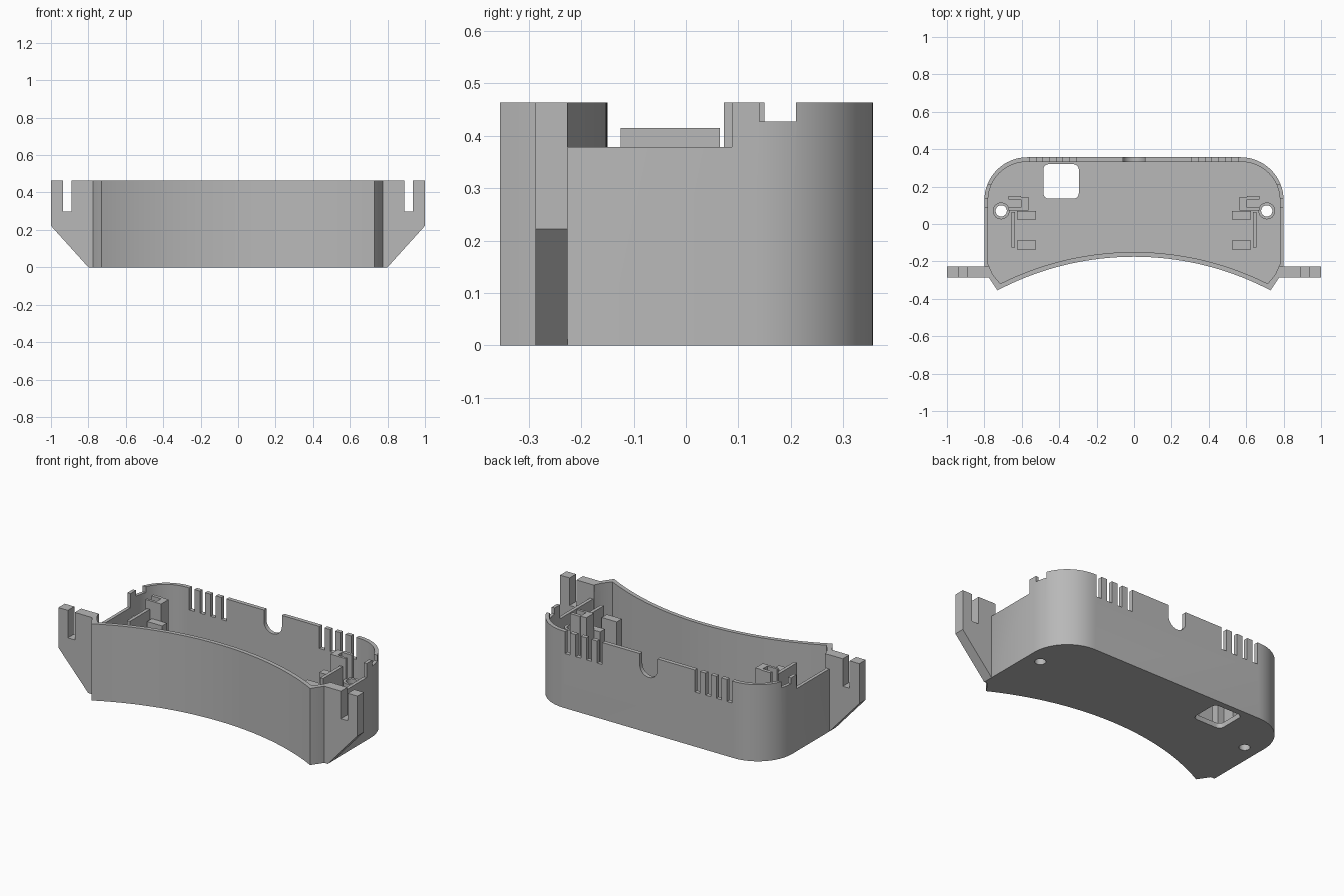
import bpy, bmesh, math
from mathutils import Vector

if "Cube" in bpy.data.objects:
    bpy.data.objects.remove(bpy.data.objects["Cube"])

H = 0.463        # rim height
FLOOR = 0.03

grey = bpy.data.materials.new("plain grey")
grey.diffuse_color = (0.48, 0.48, 0.48, 1)
grey.use_nodes = True
grey.node_tree.nodes["Principled BSDF"].inputs["Base Color"].default_value = grey.diffuse_color


def prism(name, pts, lo, hi, axis='z'):
    """Extrude a 2D profile along z (xy points) or along y (xz points)."""
    bm = bmesh.new()
    place = (lambda p, t: (p[0], p[1], t)) if axis == 'z' else (lambda p, t: (p[0], t, p[1]))
    face = bm.faces.new([bm.verts.new(place(p, lo)) for p in pts])
    ext = bmesh.ops.extrude_face_region(bm, geom=[face])
    step = Vector(place((0, 0), hi - lo))
    bmesh.ops.translate(bm, vec=step, verts=[v for v in ext['geom'] if isinstance(v, bmesh.types.BMVert)])
    bmesh.ops.recalc_face_normals(bm, faces=bm.faces)
    mesh = bpy.data.meshes.new(name)
    bm.to_mesh(mesh)
    bm.free()
    mesh.materials.append(grey)
    ob = bpy.data.objects.new(name, mesh)
    bpy.context.collection.objects.link(ob)
    return ob


def box(name, x0, x1, y0, y1, z0, z1):
    return prism(name, [(x0, y0), (x1, y0), (x1, y1), (x0, y1)], z0, z1)


def arc(cx, cy, r, a0, a1, n):
    return [(cx + r * math.cos(math.radians(a0 + (a1 - a0) * i / n)),
             cy + r * math.sin(math.radians(a0 + (a1 - a0) * i / n))) for i in range(n + 1)]


def circle(cx, cy, r, n=32):
    return arc(cx, cy, r, 0, 360, n)[:-1]


def cut(target, cutter):
    cutter.hide_render = True
    mod = target.modifiers.new("cut", 'BOOLEAN')
    mod.operation, mod.solver, mod.object = 'DIFFERENCE', 'EXACT', cutter
    bpy.context.view_layer.objects.active = target
    bpy.ops.object.modifier_apply(modifier=mod.name)
    bpy.data.objects.remove(cutter, do_unlink=True)


def smooth(ob):
    bpy.ops.object.select_all(action='DESELECT')
    ob.select_set(True)
    bpy.context.view_layer.objects.active = ob
    bpy.ops.object.shade_smooth_by_angle(angle=math.radians(25))


def outline(side, back, corner, cheek, tip, front_r):
    """Right half: rounded back corner, straight side, slanted cheek; concave front arc."""
    half = arc(side - corner, back - corner, corner, 90, 0, 16) + cheek
    left = [(-x, y) for x, y in reversed(half)]
    a = math.degrees(math.acos(tip / front_r))
    front = arc(0, -1.745, front_r, a, 180 - a, 40)
    return half + front + left


# Tray shell: outer body minus the cavity
shell = prism("tray_shell", outline(0.80, 0.357, 0.23, [(0.80, -0.225), (0.775, -0.288)], 0.73, 1.57), 0, H)
cut(shell, prism("cavity", outline(0.78, 0.332, 0.205, [(0.78, -0.215), (0.755, -0.27)], 0.715, 1.595), FLOOR, 1))

# Rounded window in the floor
wx0, wx1, wy0, wy1, r = -0.485, -0.295, 0.135, 0.32, 0.03
window = (arc(wx1 - r, wy1 - r, r, 0, 90, 6) + arc(wx0 + r, wy1 - r, r, 90, 180, 6)
          + arc(wx0 + r, wy0 + r, r, 180, 270, 6) + arc(wx1 - r, wy0 + r, r, 270, 360, 6))
cut(shell, prism("window_cut", window, -0.1, 0.1))

# U-shaped cable notch in the back wall
u = [(0.06, 0.6)] + arc(0, 0.395, 0.06, 0, -180, 20) + [(-0.06, 0.6)]
cut(shell, prism("cable_cut", u, 0.30, 0.40, 'y'))

for s, label in ((1, "right"), (-1, "left")):
    def sbox(name, x0, x1, *rest):
        return box(name, min(s * x0, s * x1), max(s * x0, s * x1), *rest)

    # Vent slots in the back wall
    for i in range(4):
        x = 0.31 + 0.0715 * i
        cut(shell, sbox("vent_cut", x, x + 0.034, 0.27, 0.40, 0.33, 0.6))
    # Low stretch of the side wall, notch in the corner, screw hole
    cut(shell, sbox("side_cut", 0.765, 0.85, -0.225, 0.088, 0.378, 0.6))
    cut(shell, sbox("corner_cut", 0.69, 0.85, 0.14, 0.21, 0.427, 0.6))
    cut(shell, prism("hole_cut", circle(s * 0.71, 0.07, 0.03), -0.1, 0.1))

    # Screw boss
    boss = prism(label + "_screw_boss", circle(s * 0.71, 0.07, 0.045), FLOOR - 0.005, 0.34)
    cut(boss, prism("bore", circle(s * 0.71, 0.07, 0.03), -0.1, 0.6))
    smooth(boss)

    # Slotted mounting ear with a sloped underside
    ear = [(0.775, 0), (0.80, 0), (1, 0.222), (1, H), (0.936, H), (0.936, 0.297),
           (0.89, 0.297), (0.89, H), (0.772, H)]
    prism(label + "_mounting_ear", [(s * x, z) for x, z in ear], -0.287, -0.226, 'y')

    # Inner holder: rib, support blocks and upright clip
    z = FLOOR - 0.005
    sbox(label + "_holder_rib", 0.635, 0.655, -0.125, 0.065, z, 0.415)
    sbox(label + "_front_block", 0.525, 0.625, -0.137, -0.088, z, 0.36)
    sbox(label + "_rear_block", 0.525, 0.625, 0.025, 0.07, z, 0.36)
    sbox(label + "_clip_base", 0.565, 0.67, 0.073, 0.088, z, H)
    sbox(label + "_clip_post", 0.565, 0.605, 0.088, 0.145, z, H)
    sbox(label + "_clip_arm", 0.605, 0.67, 0.13, 0.15, z, H)

smooth(shell)
